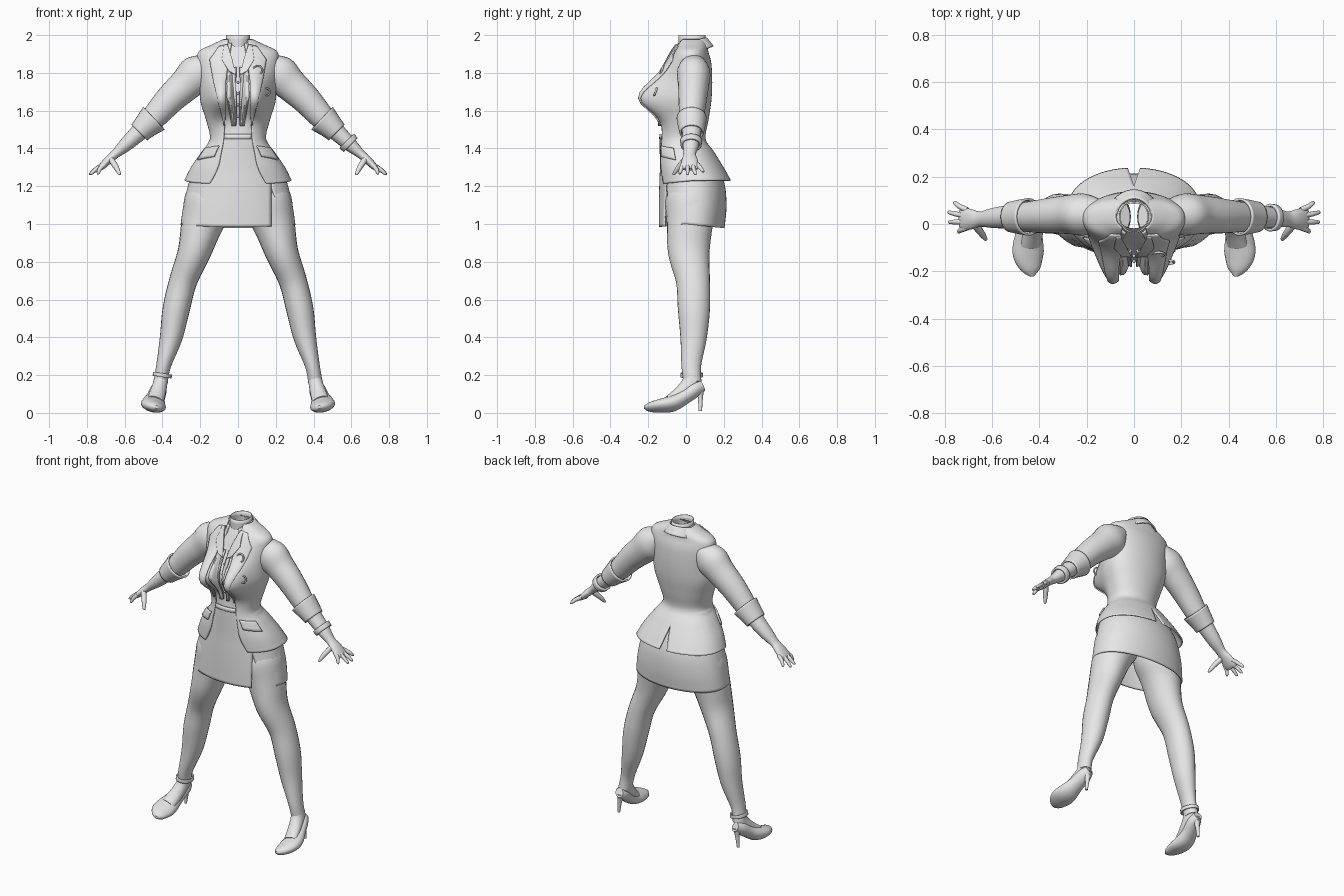
import bpy, bmesh, math
from mathutils import Vector
from mathutils.bvhtree import BVHTree

cube = bpy.data.objects.get("Cube")
if cube:
    bpy.data.objects.remove(cube, do_unlink=True)

grey = bpy.data.materials.new("plain grey")
grey.use_nodes = True
grey.diffuse_color = (.8, .8, .8, 1)
grey.node_tree.nodes["Principled BSDF"].inputs["Base Color"].default_value = (.8, .8, .8, 1)


def sample(rows, u, smooth=True):
    """Interpolate a table of rows at u in 0..1."""
    last = len(rows) - 1
    s = min(max(u, 0), 1) * last
    i = min(int(s), last - 1)
    f = s - i
    a, b, c, d = (rows[min(max(k, 0), last)] for k in (i - 1, i, i + 1, i + 2))
    if not smooth:
        return [q + (r - q) * f for q, r in zip(b, c)]
    return [q + .5 * f * (r - p + f * (2*p - 5*q + 4*r - s + f * (3*q - 3*r + s - p)))
            for p, q, r, s in zip(a, b, c, d)]


def finish(obj, mirror=False, thick=0):
    obj.data.materials.clear()
    obj.data.materials.append(grey)
    bpy.ops.object.select_all(action='DESELECT')
    obj.select_set(True)
    bpy.context.view_layer.objects.active = obj
    bpy.ops.object.shade_smooth_by_angle(angle=math.radians(45))
    if mirror:
        obj.modifiers.new("mirror", 'MIRROR')
    if thick:
        mod = obj.modifiers.new("cloth", 'SOLIDIFY')
        mod.thickness = thick
        mod.offset = 0
    return obj


def grid_bmesh(f, nu, nv, wrap=False, cap=False):
    bm = bmesh.new()
    cols = nv if wrap else nv + 1
    rings = [[bm.verts.new(f(i / nu, j / nv)) for j in range(cols)] for i in range(nu + 1)]
    for low, high in zip(rings, rings[1:]):
        for j in range(nv):
            k = (j + 1) % cols
            bm.faces.new((low[j], low[k], high[k], high[j]))
    if cap:
        bm.faces.new(rings[0])
        bm.faces.new(rings[-1])
    bmesh.ops.recalc_face_normals(bm, faces=bm.faces)
    return bm


def grid(name, f, nu, nv, wrap=False, cap=False, mirror=False, thick=0):
    bm = grid_bmesh(f, nu, nv, wrap, cap)
    mesh = bpy.data.meshes.new(name)
    bm.to_mesh(mesh)
    bm.free()
    obj = bpy.data.objects.new(name, mesh)
    bpy.context.collection.objects.link(obj)
    return finish(obj, mirror, thick)


def tube(name, rows, ref=(0, 1, 0), cap=True, mirror=True, thick=0, lean=0, nu=24, nv=24):
    """Elliptical limb through rows of x, y, z, radius across, radius along ref."""
    def point(u, v):
        x, y, z, ra, rb = sample(rows, u)
        d = Vector(sample(rows, u + .02)[:3]) - Vector(sample(rows, u - .02)[:3])
        d.normalize()
        b = Vector(ref) - d * d.dot(Vector(ref))
        b.normalize()
        a = d.cross(b)
        t = v * math.tau
        p = Vector((x, y, z)) + a * ra * math.cos(t) + b * rb * math.sin(t)
        p.z += lean * (p.x - x)
        return p
    return grid(name, point, nu, nv, True, cap, mirror, thick)


# Torso form: z, half width, front y, back y, half width of the jacket opening
TORSO = [(1.23, .28, -.14, .235, .15), (1.3, .245, -.145, .195, .105),
         (1.38, .19, -.145, .145, .088), (1.45, .145, -.14, .1, .075),
         (1.55, .165, -.125, .115, .07), (1.65, .195, -.12, .13, .07),
         (1.75, .2, -.11, .135, .075), (1.85, .21, -.09, .13, .07),
         (1.91, .205, -.065, .115, .06), (1.945, .14, -.045, .11, .055),
         (1.975, .075, -.03, .1, .05)]


def section(row, t, inset=0):
    z, rx, front, back = row[:4]
    c, s = math.cos(t), math.sin(t)
    y = (front + back) / 2 + ((back - front) / 2 - inset) * math.copysign(abs(s) ** .85, s)
    return Vector(((rx - inset) * c, y, z))


def body(row, t, inset=0):
    p = section(row, t, inset)
    s = math.sin(t)
    if s < 0:
        # bust
        tall = math.exp(-((p.z - 1.67) / (.12 if p.z > 1.67 else .095)) ** 2)
        wide = sum(math.exp(-((p.x - side) / .075) ** 2) for side in (-.1, .1))
        p.y -= .145 * tall * wide * math.sqrt(-s)
        # dipping front hem
        p.z += .02 * s * min(max((1.3 - p.z) / .06, 0), 1)
    return p


def jacket(u, v):
    row = sample(TORSO, u)
    vent = max(0, 1.36 - row[0]) * .2
    t0 = -math.acos(min(row[4] / row[1], .95))
    t1 = math.acos(vent / row[1])
    return body(row, t0 + (t1 - t0) * v)


grid("jacket", jacket, 50, 48, mirror=True, thick=.008)
grid("shirt", lambda u, v: body(sample(TORSO, .2 + .8 * u), v * math.tau, .012), 44, 72, wrap=True)
grid("pocket_flaps", lambda u, v: body(sample(TORSO, .15 + .08 * u + .02 * (1 - v)), -.95 + .6 * v, -.009),
     4, 10, mirror=True, thick=.009)

# Skirt with a side slit
SKIRT = [(1.46, .138, -.135, .092), (1.38, .18, -.135, .13), (1.28, .235, -.135, .18),
         (1.2, .262, -.138, .205), (1.1, .285, -.14, .21), (1.0, .3, -.14, .2)]


def skirt(u, v):
    row = sample(SKIRT, u)
    edge = min(.175, .75 * row[1])
    t0 = -math.acos((edge + max(0, 1.2 - row[0]) * .35) / row[1])
    t1 = math.tau - math.acos(edge / row[1])
    p = section(row, t0 + (t1 - t0) * v)
    p.z -= .022 * u * abs(p.y / .2)
    return p


grid("skirt", skirt, 24, 80, thick=.008)

# Neck and collars
grid("neck", lambda u, v: (.06 * math.cos(v * math.tau), .032 + .068 * math.sin(v * math.tau), 1.9 + .1 * u),
     4, 32, wrap=True, thick=.006)


def collar(u, v):
    t = -1.1 + (math.pi + 2.2) * v
    front = (1 - math.sin(t)) / 2
    r = .074 + .034 * u
    return (r * math.cos(t), .03 + r * 1.05 * math.sin(t), 1.985 - .045 * u - (.03 + .05 * u) * front)


grid("jacket_collar", collar, 5, 40, thick=.008)

form = BVHTree.FromBMesh(grid_bmesh(lambda u, v: body(sample(TORSO, u), v * math.tau), 60, 96, True))


def on_front(x, z, lift):
    hit = form.ray_cast(Vector((x, -1, z)), Vector((0, 1, 0)))[0]
    return Vector((x, (hit.y if hit else -.05) - lift, z))


def ribbon(name, inner, outer, lift, wave=0):
    """Cloth strip between two front outlines, laid on the torso form."""
    def point(u, v):
        a, b = sample(inner, u, False), sample(outer, u, False)
        x, z = (p + (q - p) * v for p, q in zip(a, b))
        return on_front(x, z, lift + wave * math.sin(v * 9 + u * 4))
    return grid(name, point, 24, 10, mirror=True, thick=.007)


ribbon("lapels", [(.055, 1.95), (.05, 1.87), (.065, 1.75), (.068, 1.52)],
       [(.1, 1.94), (.15, 1.87), (.13, 1.76), (.074, 1.52)], .01)
ribbon("shirt_collar", [(.055, 1.95), (.03, 1.87), (.012, 1.79)],
       [(.075, 1.94), (.085, 1.87), (.05, 1.81)], .016)
ribbon("shirt_frills", [(.012, 1.83), (.01, 1.68), (.012, 1.52)],
       [(.055, 1.83), (.06, 1.68), (.03, 1.52)], .004, .008)
grid("waist_band", lambda u, v: on_front(.07 * (2 * v - 1), 1.45 + .025 * u, -.002), 2, 12, thick=.009)

# Buttons and brooch
for i in range(4):
    bpy.ops.mesh.primitive_uv_sphere_add(segments=12, ring_count=8, radius=.007,
                                         location=on_front(0, 1.75 - .06 * i, -.006))
    bpy.context.object.name = "shirt_button"
    finish(bpy.context.object)
for name, x, z, size in (("brooch", .105, 1.815, .024), ("chest_ring", .15, 1.7, .02)):
    bpy.ops.mesh.primitive_torus_add(major_radius=size, minor_radius=.005, major_segments=24,
                                     minor_segments=8, location=on_front(x, z, .012),
                                     rotation=(math.radians(70), 0, 0))
    bpy.context.object.name = name
    finish(bpy.context.object)

# Sleeves, cuffs, forearms
tube("sleeves", [(.14, .04, 1.86, .05, .06), (.21, .04, 1.8, .1, .088), (.28, .04, 1.735, .088, .082),
                 (.36, .035, 1.66, .078, .075), (.445, .03, 1.565, .066, .065), (.51, .03, 1.495, .05, .055)])
tube("cuffs", [(.445, .03, 1.56, .078, .075), (.485, .03, 1.522, .064, .068), (.522, .03, 1.485, .054, .06)],
     cap=False, thick=.01, nu=8)
tube("forearms", [(.46, .03, 1.55, .055, .055), (.53, .03, 1.48, .046, .05), (.6, .025, 1.415, .036, .042),
                  (.65, .02, 1.37, .024, .032), (.685, .02, 1.34, .022, .042), (.72, .02, 1.305, .018, .048),
                  (.735, .02, 1.29, .01, .04)])
tube("wristband", [(.575, .027, 1.44, .049, .053), (.597, .027, 1.418, .046, .05)],
     cap=False, mirror=False, thick=.012, nu=3)

# Fingers and thumbs
for i, (x, z) in enumerate([(.745, 1.265), (.783, 1.262), (.785, 1.262), (.762, 1.275)]):
    y = -.016 + .025 * i
    tip = -.033 + .041 * i
    tube("fingers", [(.705, y, 1.318, .012, .012), ((x + .715) / 2, (y + tip) / 2, (z + 1.322) / 2, .012, .011),
                     (x - .004, tip, z + .004, .008, .008), (x, tip, z, .003, .003)], nu=8, nv=10)
tube("thumbs", [(.675, .0, 1.345, .016, .018), (.648, -.035, 1.305, .015, .015),
                (.629, -.062, 1.268, .009, .009), (.626, -.067, 1.26, .003, .003)], nu=10, nv=12)

# Legs and feet
tube("legs", [(.1, .03, 1.25, .09, .09), (.145, .03, 1.13, .135, .14), (.19, .02, 1.0, .112, .122),
              (.232, .015, .85, .088, .11), (.29, .037, .7, .074, .09), (.327, .042, .55, .072, .085),
              (.354, .04, .4, .06, .07), (.394, .028, .25, .039, .052), (.41, .035, .16, .038, .047)], nu=40)
tube("feet", [(.405, .035, .2, .036, .046), (.412, .022, .155, .038, .046), (.425, -.03, .105, .042, .036),
              (.438, -.09, .065, .045, .026)], nu=12)

# Pumps
tube("shoes", [(.43, -.222, .03, .008, .008), (.436, -.19, .03, .042, .025), (.447, -.13, .038, .065, .036),
               (.446, -.07, .05, .062, .042), (.435, -.01, .082, .048, .038), (.42, .05, .123, .042, .038),
               (.415, .09, .142, .024, .028)], ref=(0, 0, 1), lean=.15)
tube("heels", [(.416, .072, .13, .028, .026), (.42, .076, .085, .014, .014), (.428, .076, .01, .008, .009)],
     nu=8, nv=16)

# Ankle strap on the right leg
tube("ankle_strap", [(-.402, .03, .19, .047, .056), (-.399, .03, .21, .046, .056)],
     cap=False, mirror=False, thick=.008, nu=3)
